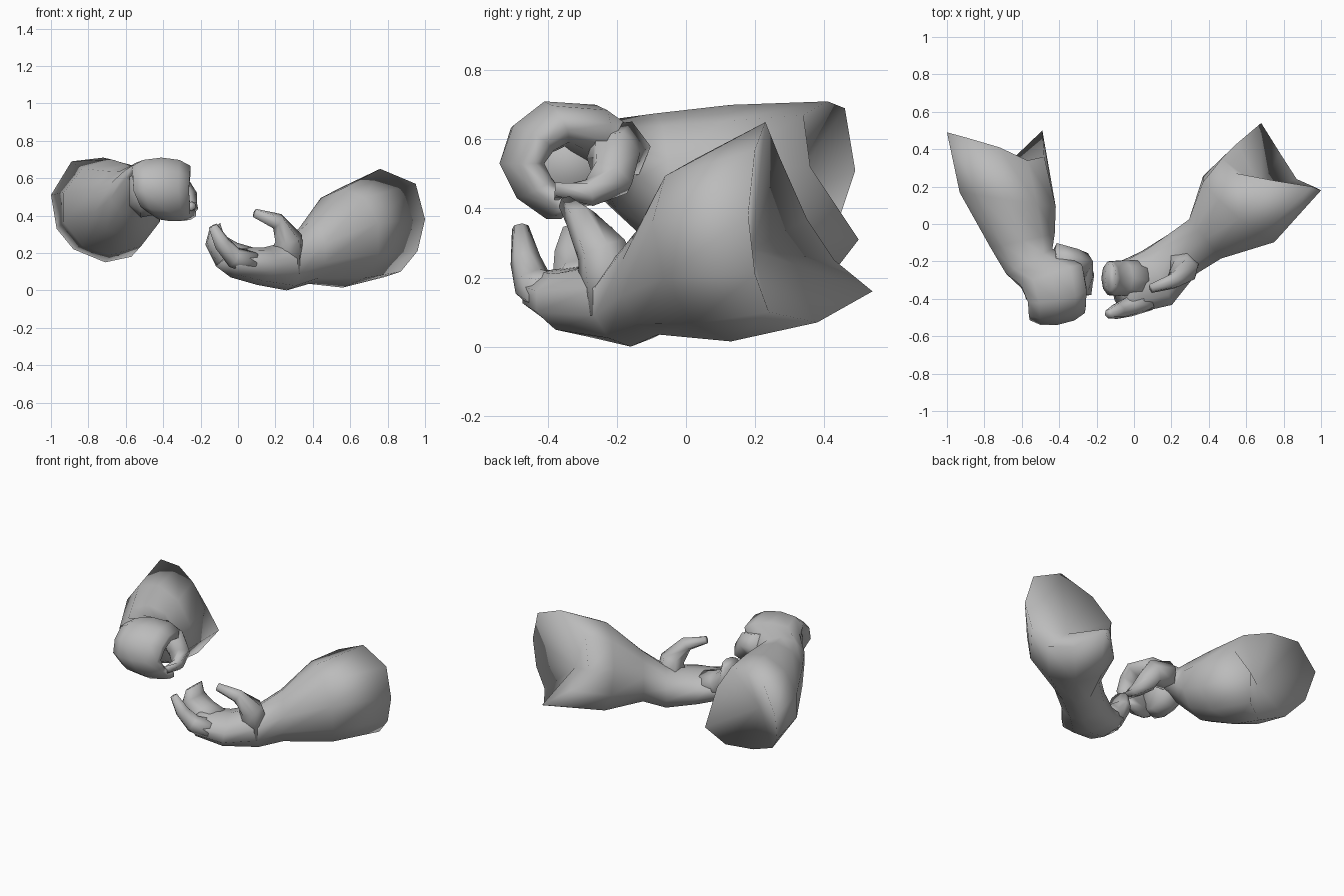
import bpy, bmesh, math
from mathutils import Vector

skin = bpy.data.materials.new("plain grey")
skin.diffuse_color = (0.5, 0.5, 0.5, 1)


def loft(name, rings, hollow=None):
    """Skin equal-length point rings; the first ring can sink to a hollow point."""
    bm = bmesh.new()
    vs = [[bm.verts.new(p) for p in r] for r in rings]
    n = len(vs[0])
    for a, b in zip(vs, vs[1:]):
        for i in range(n):
            j = (i + 1) % n
            bm.faces.new((a[i], a[j], b[j], b[i]))
    bm.faces.new(vs[-1])
    if hollow:
        mid = bm.verts.new(hollow)
        for i in range(n):
            bm.faces.new((mid, vs[0][(i + 1) % n], vs[0][i]))
    else:
        bm.faces.new(vs[0][::-1])
    bmesh.ops.recalc_face_normals(bm, faces=bm.faces)
    me = bpy.data.meshes.new(name)
    bm.to_mesh(me)
    bm.free()
    me.materials.append(skin)
    me.shade_smooth()
    ob = bpy.data.objects.new(name, me)
    bpy.context.collection.objects.link(ob)
    return ob


def oval(c, u, v, n=10):
    """Oval ring: centre, half-width vector, half-height vector."""
    c, u, v = Vector(c), Vector(u), Vector(v)
    return [c + u * math.sin(2 * math.pi * k / n) + v * math.cos(2 * math.pi * k / n)
            for k in range(n)]


def digit(name, path, radii, n=6):
    """Tapered finger along a path of joints."""
    pts = [Vector(p) for p in path]
    rings = []
    for i, p in enumerate(pts):
        d = (pts[min(i + 1, len(pts) - 1)] - pts[max(i - 1, 0)]).normalized()
        side = d.cross(Vector((0.25, 1, 0.1))).normalized()
        rings.append(oval(p, side * radii[i], side.cross(d) * radii[i], n))
    return loft(name, rings)


# right forearm: slanted hollow end, narrowing to wrist, then an upturned palm
cuff = [(.76, .23, .65), (.95, .20, .57), (1, .18, .38), (.96, .20, .21), (.87, .24, .10),
        (.78, .38, .07), (.68, .54, .16), (.55, .43, .25), (.47, .35, .37), (.55, .27, .55)]
loft("right_forearm_and_palm", [cuff] + [oval(*r) for r in (
    ((.56, .08, .28), (.20, -.17, 0), (0, -.05, .265)),
    ((.38, -.08, .20), (.09, -.11, 0), (0, 0, .165)),
    ((.26, -.16, .13), (.08, -.11, 0), (0, 0, .13)),
    ((.12, -.29, .13), (.08, -.15, 0), (.02, 0, .10)),
    ((-.01, -.33, .15), (.03, -.15, 0), (.03, 0, .08)),
    ((-.07, -.33, .18), (.01, -.13, 0), (.05, 0, .05)),
)], hollow=(.68, .19, .28))

# right fingers: a wide group of three plus a separate index finger
loft("right_finger_group", [oval(*r) for r in (
    ((.05, -.30, .15), (0, -.11, 0), (.03, 0, .08)),
    ((-.06, -.29, .19), (0, -.10, 0), (.055, 0, .065)),
    ((-.125, -.29, .27), (0, -.095, 0), (.05, 0, .025)),
    ((-.125, -.285, .34), (0, -.075, 0), (.03, 0, .02)),
)])
digit("right_index_finger",
      [(.08, -.40, .15), (-.02, -.44, .175), (-.085, -.465, .25), (-.135, -.48, .345)],
      [.065, .058, .045, .025])
digit("right_thumb",
      [(.25, -.20, .12), (.27, -.245, .28), (.21, -.305, .37), (.09, -.345, .413)],
      [.115, .075, .045, .025])

# left forearm: hollow end, wrist, then the hand curls over into a fist
cuff = [(-.72, .41, .71), (-.57, .34, .67), (-.48, .36, .52), (-.49, .50, .31), (-.57, .40, .18),
        (-.71, .31, .15), (-.88, .35, .22), (-.97, .43, .33), (-1, .49, .51), (-.89, .46, .69)]
loft("left_forearm_and_fist", [cuff] + [oval(*r) for r in (
    ((-.675, .13, .445), (.27, -.04, 0), (0, 0, .255)),
    ((-.595, -.09, .48), (.18, .04, 0), (0, 0, .195)),
    ((-.56, -.20, .53), (.13, .07, 0), (0, 0, .13)),
    ((-.44, -.28, .62), (.17, .06, 0), (0, .02, .08)),
    ((-.41, -.38, .645), (.165, .03, 0), (0, -.03, .065)),
    ((-.41, -.445, .60), (.16, .03, 0), (0, -.055, .04)),
    ((-.41, -.475, .53), (.155, .02, 0), (0, -.065, 0)),
    ((-.39, -.44, .46), (.14, .02, 0), (0, -.05, -.03)),
    ((-.36, -.39, .42), (.11, .02, 0), (0, -.015, -.05)),
    ((-.30, -.36, .41), (.08, .01, 0), (0, 0, -.04)),
)], hollow=(-.73, .27, .42))

# heel of the left palm closing the outer side of the fist
loft("left_palm", [oval(*r) for r in (
    ((-.58, -.32, .54), (0, .08, 0), (0, 0, .09)),
    ((-.52, -.34, .53), (0, .15, 0), (0, 0, .14)),
    ((-.42, -.34, .53), (0, .13, 0), (0, 0, .12)),
)])
digit("left_thumb",
      [(-.43, -.19, .57), (-.32, -.21, .555), (-.28, -.215, .49), (-.25, -.28, .445), (-.25, -.38, .45)],
      [.09, .08, .07, .04, .025])
